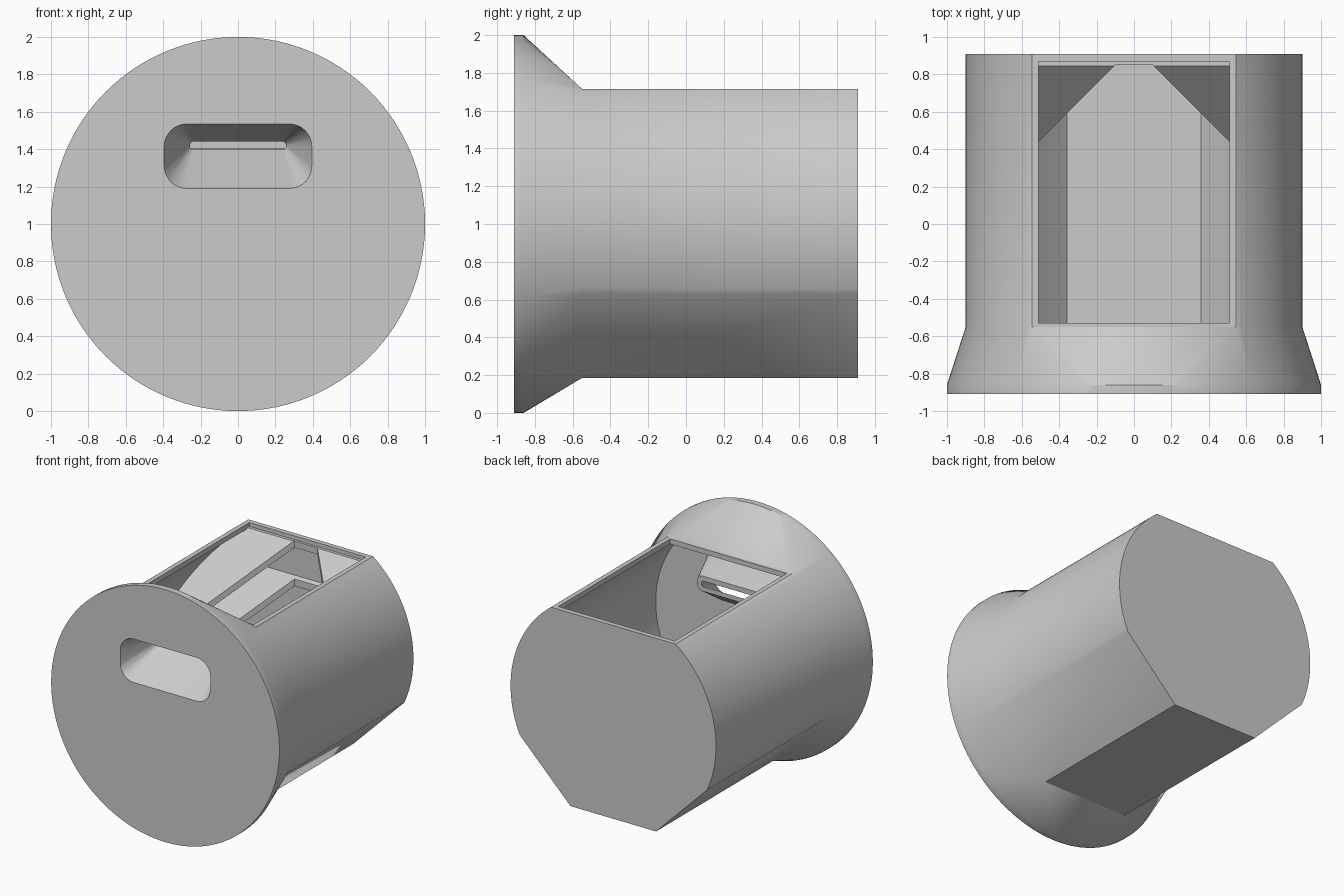
import bpy, bmesh
from math import sin, cos, asin, acos, pi, sqrt, radians

cube = bpy.data.objects.get("Cube")
if cube:
    bpy.data.objects.remove(cube)

grey = bpy.data.materials.new("plain grey")
grey.use_nodes = True
colour = (0.6, 0.6, 0.6, 1)
grey.diffuse_color = colour
grey.node_tree.nodes["Principled BSDF"].inputs["Base Color"].default_value = colour

MID = 1.0      # height of the barrel axis
WALL = 0.04


def hull(name, points):
    """Convex solid around the given points, with flat areas merged."""
    bm = bmesh.new()
    for p in points:
        bm.verts.new(p)
    res = bmesh.ops.convex_hull(bm, input=bm.verts)
    spare = {v for v in res["geom_interior"] + res["geom_unused"]
             if isinstance(v, bmesh.types.BMVert)}
    bmesh.ops.delete(bm, geom=list(spare), context="VERTS")
    bmesh.ops.dissolve_limit(bm, angle_limit=radians(0.2),
                             verts=bm.verts, edges=bm.edges)
    bmesh.ops.recalc_face_normals(bm, faces=bm.faces)
    mesh = bpy.data.meshes.new(name)
    bm.to_mesh(mesh)
    bm.free()
    mesh.materials.append(grey)
    obj = bpy.data.objects.new(name, mesh)
    bpy.context.collection.objects.link(obj)
    return obj


def combine(target, tool, operation):
    """Apply a boolean and remove the tool."""
    mod = target.modifiers.new("cut", "BOOLEAN")
    mod.object, mod.operation, mod.solver = tool, operation, "EXACT"
    bpy.context.view_layer.objects.active = target
    bpy.ops.object.modifier_apply(modifier=mod.name)
    bpy.data.objects.remove(tool)


def circle(r, y, n=128):
    return [(r * cos(2 * pi * i / n), y, MID + r * sin(2 * pi * i / n)) for i in range(n)]


def barrel(inset, y, n=40):
    """Round section with flat top, flat bottom and two slanted lower sides."""
    r, top, bottom = 0.9 - inset, 0.715 - inset, 0.815 - inset
    slant = 1.19 - inset * sqrt(2)
    start, end = asin(top / r), -acos(slant / (r * sqrt(2))) - pi / 4
    end = acos(slant / (r * sqrt(2))) - pi / 4
    end = min(end, -pi / 2 - end)if end < -pi / 4 else end
    half = [(r * cos(a), r * sin(a))
            for a in (start + (end - start) * i / n for i in range(n + 1))]
    half.append((slant - bottom, -bottom))
    return [(s * x, y, MID + z) for x, z in half for s in (1, -1)]


def rounded(w, low, high, r, y, n=8):
    """Rounded rectangle, w being its half width."""
    pts = []
    for sx in (1, -1):
        for zc, sz in ((high - r, 1), (low + r, -1)):
            for i in range(n + 1):
                a = pi / 2 * i / n
                pts.append((sx * (w - r + r * cos(a)), y, zc + sz * r * sin(a)))
    return pts


def box(name, x, y0, y1, z0, z1):
    return hull(name, [(s * x, y, z) for s in (1, -1) for y in (y0, y1) for z in (z0, z1)])


# Round front plate flaring into the barrel
shell = hull("shell", circle(1, -0.91) + circle(1, -0.86) + barrel(0, -0.55))
combine(shell, hull("barrel", barrel(0, -0.7) + barrel(0, 0.91)), "UNION")

# Hollow inside and the open top
combine(shell, hull("cavity", barrel(WALL, -0.85) + barrel(WALL, 0.87)), "DIFFERENCE")
combine(shell, box("opening", 0.51, -0.53, 0.87, 1.5, 1.9), "DIFFERENCE")

# Tapered slot housing behind the front plate, then the slot itself
combine(shell, hull("slot_housing", rounded(0.435, 1.15, 1.575, 0.15, -0.88)
                    + rounded(0.295, 1.36, 1.48, 0.05, -0.56)), "UNION")
combine(shell, hull("slot", rounded(0.395, 1.19, 1.535, 0.12, -0.911)
                    + rounded(0.255, 1.4, 1.44, 0.019, -0.555)), "DIFFERENCE")

# Two slanted baffles against the back wall, each with a wide notch
parts = [shell]
for name, rise in (("upper_baffle", 0.84), ("lower_baffle", 0.535)):
    baffle = hull(name, [(s, y, y + rise - d) for s in (1, -1)
                         for y in (-0.1, 0.95) for d in (0, 0.055)])
    combine(baffle, hull("limit", barrel(0.03, -0.5) + barrel(0.03, 0.875)), "INTERSECT")
    combine(baffle, hull("notch", [(s * x, y, z) for s in (1, -1) for z in (0, 3)
                                   for x, y in ((0.1, 0.85), (1.3, -0.35))]), "DIFFERENCE")
    parts.append(baffle)

# Smooth round walls, sharp corners
for obj in parts:
    bpy.ops.object.select_all(action="DESELECT")
    obj.select_set(True)
    bpy.context.view_layer.objects.active = obj
    bpy.ops.object.shade_smooth_by_angle(angle=radians(30))
